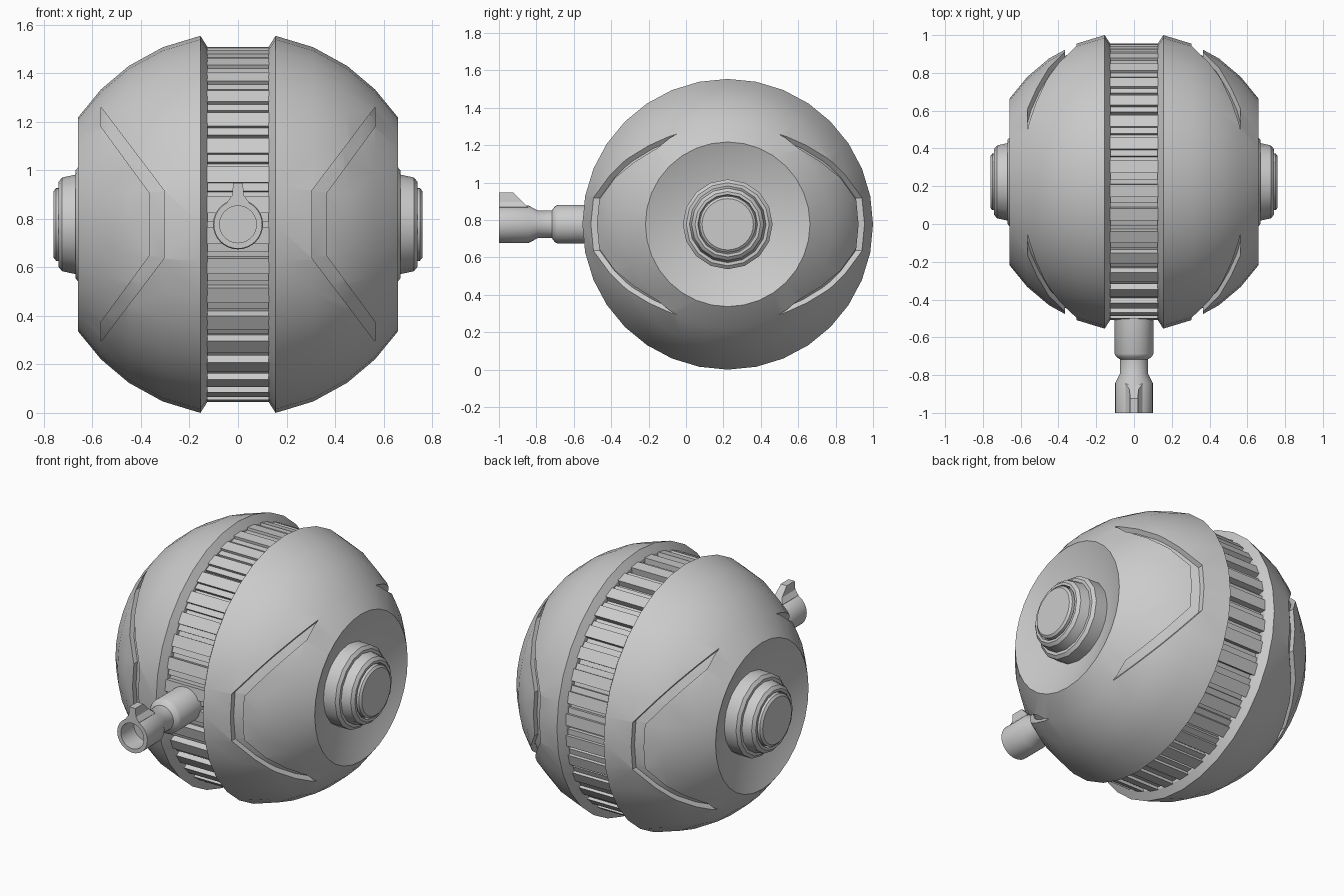
import bpy, bmesh
from math import sin, cos, pi, radians

if "Cube" in bpy.data.objects:
    bpy.data.objects.remove(bpy.data.objects["Cube"])

CENTRE = (0, 0.223, 0.777)


def finish(name, bm):
    """Turn a bmesh into an object placed at the body centre."""
    bmesh.ops.recalc_face_normals(bm, faces=bm.faces)
    mesh = bpy.data.meshes.new(name)
    bm.to_mesh(mesh)
    bm.free()
    obj = bpy.data.objects.new(name, mesh)
    obj.location = CENTRE
    bpy.context.collection.objects.link(obj)
    return obj


def activate(obj):
    bpy.ops.object.select_all(action='DESELECT')
    obj.select_set(True)
    bpy.context.view_layer.objects.active = obj


def smooth(obj, angle=30):
    activate(obj)
    bpy.ops.object.shade_smooth_by_angle(angle=radians(angle))


def apply_modifier(obj, kind, **settings):
    mod = obj.modifiers.new(kind, kind)
    for key, value in settings.items():
        setattr(mod, key, value)
    activate(obj)
    bpy.ops.object.modifier_apply(modifier=mod.name)


def revolve(name, profile, segs, axis='X'):
    """Spin (distance, radius) points round the x axis or the -y axis."""
    bm = bmesh.new()
    rings = []
    for d, r in profile:
        count = segs if r > 0 else 1
        ring = []
        for i in range(count):
            a = 2 * pi * i / segs
            u, v = r * cos(a), r * sin(a)
            ring.append(bm.verts.new((d, u, v) if axis == 'X' else (u, -d, v)))
        rings.append(ring)
    for a, b in zip(rings, rings[1:]):
        for i in range(segs):
            j = (i + 1) % segs
            quad = [a[i % len(a)], a[j % len(a)], b[j % len(b)], b[i % len(b)]]
            bm.faces.new(list(dict.fromkeys(quad)))
    return finish(name, bm)


def prism(bm, start, end):
    """Join two matching outlines into a closed solid."""
    a = [bm.verts.new(p) for p in start]
    b = [bm.verts.new(p) for p in end]
    bm.faces.new(a)
    bm.faces.new(b[::-1])
    for i in range(len(a)):
        j = (i + 1) % len(a)
        bm.faces.new((a[i], a[j], b[j], b[i]))


# Domed shell half with a dished end
dome = [(0.155, 0.777), (0.31, 0.73), (0.45, 0.653), (0.565, 0.556), (0.66, 0.44)]
shell = revolve("shell", [(0.125, 0), (0.125, 0.73)] + dome + [(0.57, 0.22), (0.57, 0)], 32)

# Chevron groove cutters, trimmed by a slightly smaller dome for an even depth
k = 0.963
core = revolve("groove_floor_helper",
               [(0, 0), (0, 0.777 * k)] + [(x * k, r * k) for x, r in dome] + [(0.64, 0)], 32)
half = [(0.565, 0.483), (0.305, 0.14)]
inner = [(0.365, 0.13), (0.565, 0.403)]
chevron = half + [(x, -z) for x, z in half[::-1]] + [(x, -z) for x, z in inner[::-1]] + inner
bm = bmesh.new()
for side in (-1, 1):
    prism(bm, [(x, side * 0.15, z) for x, z in chevron],
          [(x, side * 1.0, z) for x, z in chevron])
cutter = finish("groove_cutter", bm)
apply_modifier(cutter, 'BOOLEAN', object=core, operation='DIFFERENCE', solver='EXACT')
apply_modifier(shell, 'BOOLEAN', object=cutter, operation='DIFFERENCE', solver='EXACT')
apply_modifier(shell, 'MIRROR')
smooth(shell)
for helper in (core, cutter):
    bpy.data.objects.remove(helper)

# Ribbed centre band: wide tooth, low tooth and slot in every ten degrees
bm = bmesh.new()
outline = []
for i in range(36):
    for a0, a1, r in ((-1, 1, 0.695), (1, 6.3, 0.732), (6.3, 9, 0.716)):
        for a in (a0, a1):
            t = radians(i * 10 + a)
            outline.append((r * cos(t), r * sin(t)))
prism(bm, [(-0.13, y, z) for y, z in outline], [(0.13, y, z) for y, z in outline])
finish("ribbed_band", bm)

# Stepped end hubs and their round caps
hub = revolve("side_hub", [(0.55, 0), (0.55, 0.24), (0.655, 0.24), (0.67, 0.222),
                           (0.67, 0.205), (0.725, 0.193), (0.74, 0.175),
                           (0.74, 0.16), (0.72, 0.155), (0.72, 0)], 16)
cap = revolve("hub_cap", [(0.70, 0), (0.70, 0.15), (0.75, 0.15), (0.76, 0.137), (0.76, 0)], 32)
for part in (hub, cap):
    apply_modifier(part, 'MIRROR')
    smooth(part)

# Hollow front barrel with a narrow neck
barrel = revolve("barrel", [(0.66, 0), (0.66, 0.103), (0.91, 0.103), (0.925, 0.095),
                            (0.94, 0.074), (1.015, 0.074), (1.065, 0.10),
                            (1.223, 0.10), (1.223, 0.076), (1.10, 0.076), (1.10, 0)],
                 32, axis='Y')
smooth(barrel)

# Sight fin on the muzzle, sloping down at the back
section = [(-0.04, 0.08), (0.04, 0.08), (0.045, 0.092), (0.024, 0.12),
           (0.02, 0.17), (-0.02, 0.17), (-0.024, 0.12), (-0.045, 0.092)]
bm = bmesh.new()
prism(bm, [(x, -1.223, z) for x, z in section],
      [(x, -1.148 + (0.17 - z), z) for x, z in section])
finish("sight_fin", bm)
